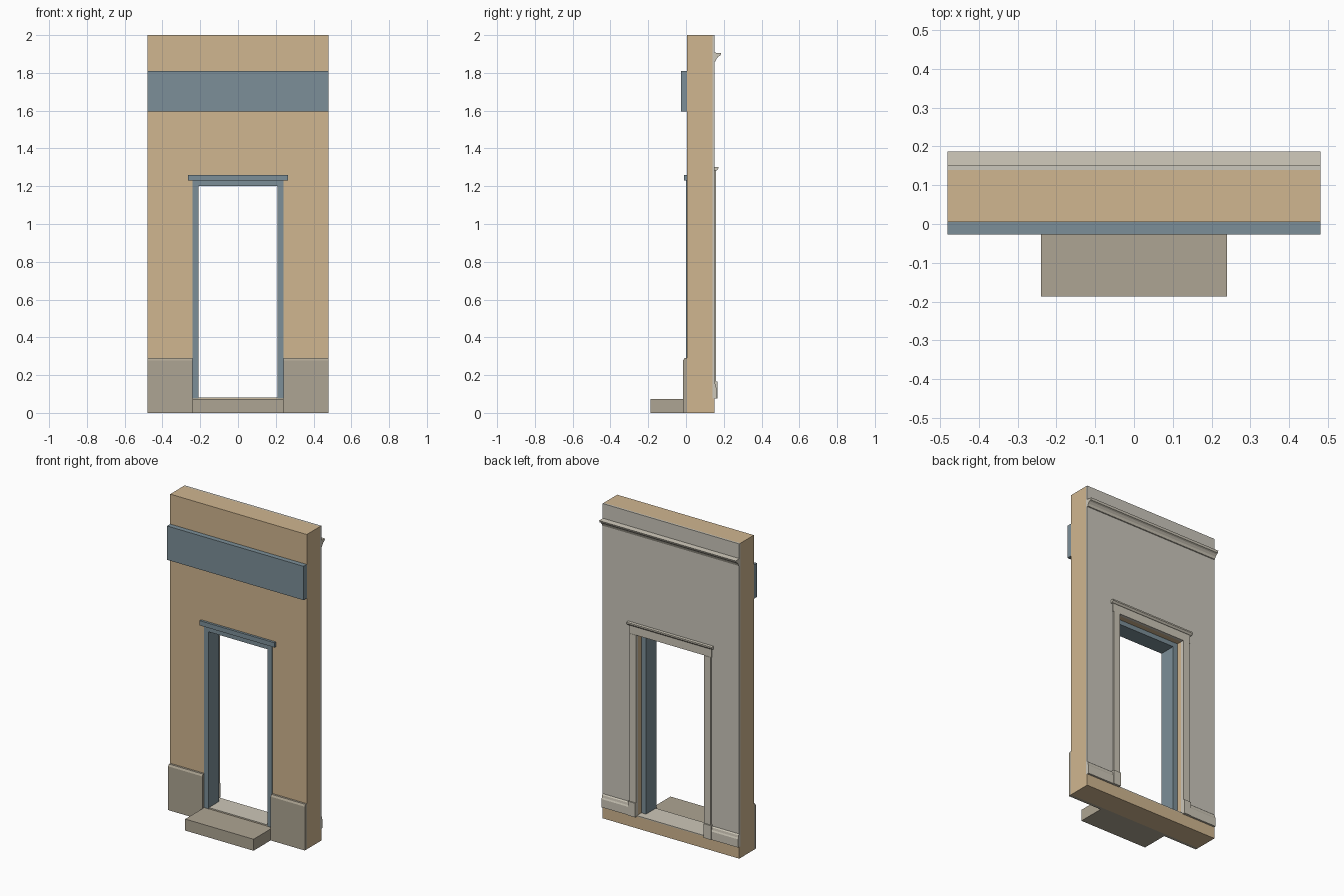
import bpy
import bmesh

old = bpy.data.objects.get("Cube")
if old:
    bpy.data.objects.remove(old, do_unlink=True)


def material(name, rgb):
    """Flat material from 0-255 display values, stored as linear."""
    lin = [((c / 255 + 0.055) / 1.055) ** 2.4 for c in rgb] + [1.0]
    m = bpy.data.materials.new(name)
    m.use_nodes = True
    m.diffuse_color = lin
    m.node_tree.nodes["Principled BSDF"].inputs["Base Color"].default_value = lin
    return m


TAN = material("tan_render", (208, 182, 144))
BLUE = material("slate_blue_paint", (124, 143, 152))
STONE = material("warm_stone", (174, 165, 147))
PLASTER = material("pale_plaster", (203, 199, 188))
TRIM = material("cream_trim", (205, 199, 184))


def extrude(name, outline, axis, start, end, mat):
    """Prism: outline in the two other axes, swept along axis."""
    def place(a, b, t):
        return (t, a, b) if axis == "x" else (a, t, b)
    bm = bmesh.new()
    base = bm.faces.new([bm.verts.new(place(a, b, start)) for a, b in outline])
    moved = bmesh.ops.extrude_face_region(bm, geom=[base])["geom"]
    bmesh.ops.translate(bm, vec=place(0, 0, end - start),
                        verts=[v for v in moved if isinstance(v, bmesh.types.BMVert)])
    bmesh.ops.recalc_face_normals(bm, faces=bm.faces)
    mesh = bpy.data.meshes.new(name)
    bm.to_mesh(mesh)
    bm.free()
    mesh.materials.append(mat)
    obj = bpy.data.objects.new(name, mesh)
    bpy.context.collection.objects.link(obj)
    return obj


def box(name, x, y, z, mat):
    corners = [(x[0], z[0]), (x[1], z[0]), (x[1], z[1]), (x[0], z[1])]
    return extrude(name, corners, "y", y[0], y[1], mat)


def arch(half, inner, bottom, top, inner_top):
    """Upside-down U outline around the doorway."""
    return [(-half, bottom), (-inner, bottom), (-inner, inner_top), (inner, inner_top),
            (inner, bottom), (half, bottom), (half, top), (-half, top)]


# Shared levels and widths
W, FLOOR, TOP = 0.48, 0.075, 2.0
DOOR, DOOR_TOP = 0.24, 1.23
FRONT, CORE, BACK = 0.005, 0.139, 0.151

# Wall core, interior plaster and the strip under the floor
extrude("wall", arch(W, DOOR, FLOOR, TOP, DOOR_TOP), "y", FRONT, CORE, TAN)
extrude("interior_plaster", arch(W, DOOR, FLOOR, TOP, DOOR_TOP), "y", CORE, BACK, PLASTER)
box("wall_base", (-W, W), (FRONT, BACK), (0, FLOOR), TAN)

# Door frame, lintel cap and fascia band
extrude("door_frame", arch(DOOR, 0.208, FLOOR, DOOR_TOP, 1.2), "y", 0.0, 0.105, BLUE)
box("lintel_cap", (-0.264, 0.264), (-0.01, FRONT), (DOOR_TOP, 1.26), BLUE)
box("fascia_band", (-W, W), (-0.027, FRONT), (1.595, 1.81), BLUE)

# Threshold and front step
box("threshold", (-DOOR, DOOR), (FRONT, BACK), (FLOOR, 0.081), TRIM)
box("front_step", (-DOOR, DOOR), (-0.187, FRONT), (0, 0.073), STONE)

# Crown moulding along the interior
crown = [(BACK, 1.86), (0.156, 1.862), (0.162, 1.876), (0.172, 1.887),
         (0.182, 1.892), (0.187, 1.905), (BACK, 1.907)]
extrude("crown_moulding", crown, "x", -W, W, TRIM)

# Interior door head
box("head_casing", (-0.29, 0.29), (BACK, 0.158), (DOOR_TOP, 1.285), TRIM)
head_cap = [(BACK, 1.28), (0.163, 1.284), (0.171, 1.293), (0.171, 1.302), (BACK, 1.302)]
extrude("head_cap", head_cap, "x", -0.3, 0.3, TRIM)

# Paired parts on both sides of the doorway
plinth = [(FRONT, 0), (-0.015, 0), (-0.015, 0.278), (-0.008, 0.29), (FRONT, 0.29)]
skirting = [(BACK, FLOOR), (0.163, FLOOR), (0.163, 0.127), (0.159, 0.136),
            (0.157, 0.15), (BACK, 0.157)]
for side, s in (("left", 1), ("right", -1)):
    extrude(side + "_stone_plinth", plinth, "x", s * DOOR, s * W, STONE)
    extrude(side + "_skirting", skirting, "x", s * 0.29, s * W, TRIM)
    box(side + "_side_casing", (s * DOOR, s * 0.285), (BACK, 0.16), (FLOOR, DOOR_TOP), TRIM)
    box(side + "_casing_block", (s * DOOR, s * 0.292), (BACK, 0.167), (FLOOR, 0.165), TRIM)
